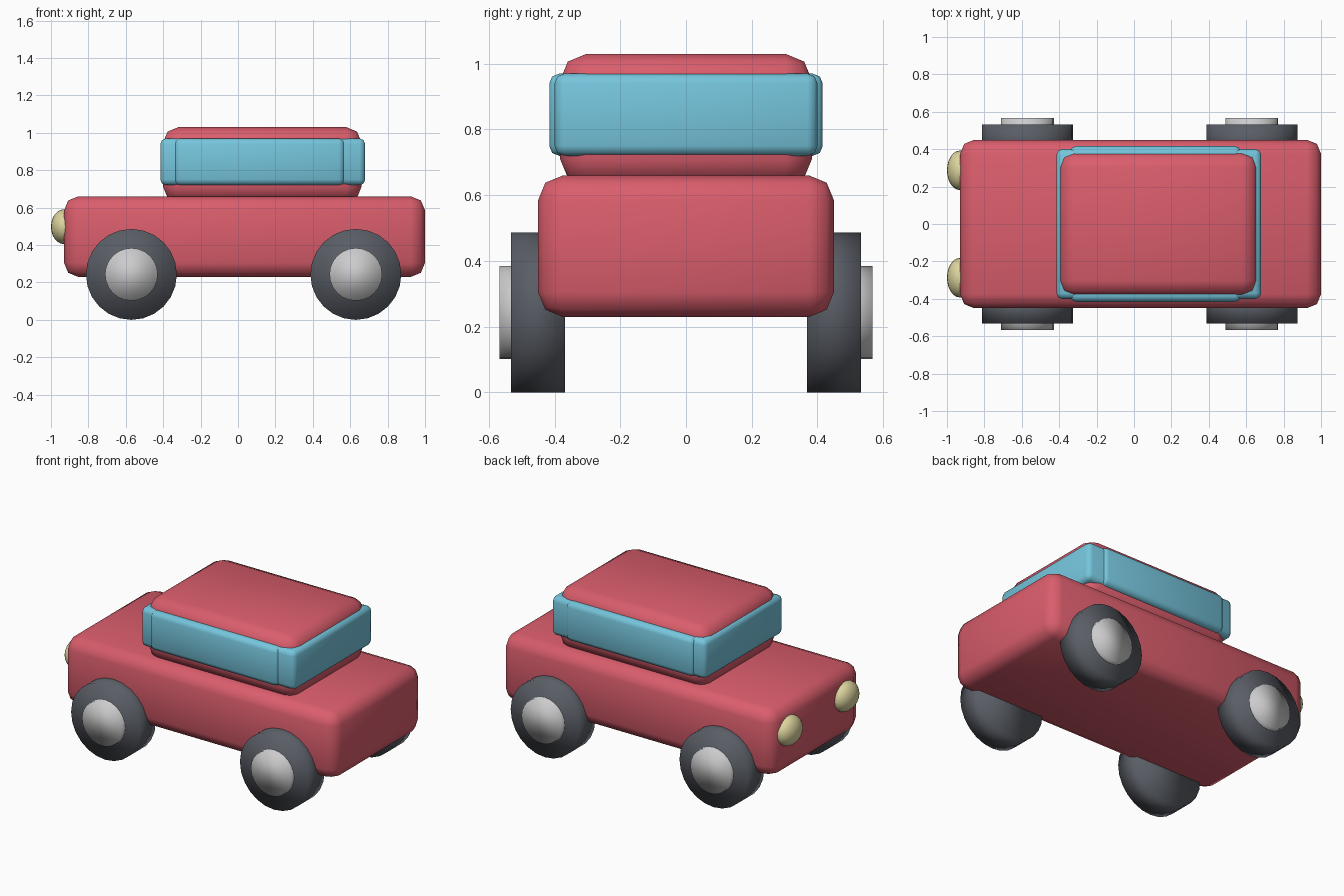
import bpy
import math

if "Cube" in bpy.data.objects:
    bpy.data.objects.remove(bpy.data.objects["Cube"])


def material(name, color):
    m = bpy.data.materials.new(name)
    m.diffuse_color = (*color, 1.0)
    m.use_nodes = True
    m.node_tree.nodes["Principled BSDF"].inputs["Base Color"].default_value = m.diffuse_color
    return m


RED = material("coral red paint", (0.70, 0.11, 0.15))
BLUE = material("sky blue glass", (0.18, 0.56, 0.72))
RUBBER = material("dark grey rubber", (0.10, 0.11, 0.13))
METAL = material("light grey metal", (0.60, 0.60, 0.61))
CREAM = material("cream lamp", (0.72, 0.66, 0.34))


def finish(name, mat):
    ob = bpy.context.object
    ob.name = name
    ob.data.materials.append(mat)
    bpy.ops.object.shade_smooth()
    return ob


def rounded_box(name, x, y, z, bevel, mat):
    """Box from (min, max) ranges with rounded edges."""
    ranges = (x, y, z)
    bpy.ops.mesh.primitive_cube_add(size=1, location=[(a + b) / 2 for a, b in ranges])
    bpy.context.object.scale = [b - a for a, b in ranges]
    bpy.ops.object.transform_apply(location=False, rotation=False, scale=True)
    ob = finish(name, mat)
    mod = ob.modifiers.new("rounding", 'BEVEL')
    mod.width = bevel
    mod.segments = 2


def disc(name, x, y0, y1, radius, mat):
    """Cylinder along y."""
    bpy.ops.mesh.primitive_cylinder_add(
        vertices=24, radius=radius, depth=abs(y1 - y0),
        location=(x, (y0 + y1) / 2, 0.243), rotation=(math.pi / 2, 0, 0))
    finish(name, mat)


# Body and cabin
rounded_box("body", (-0.93, 1.0), (-0.45, 0.45), (0.23, 0.66), 0.075, RED)
rounded_box("cabin", (-0.40, 0.66), (-0.383, 0.383), (0.63, 1.03), 0.08, RED)

# Window bands: one for the ends, one for the sides
rounded_box("end_windows", (-0.415, 0.68), (-0.40, 0.40), (0.72, 0.97), 0.03, BLUE)
rounded_box("side_windows", (-0.34, 0.57), (-0.416, 0.416), (0.72, 0.97), 0.03, BLUE)

for side, s in (("right", -1), ("left", 1)):
    # Wheels with hubs
    for end, x in (("front", -0.57), ("rear", 0.63)):
        disc(f"{end}_{side}_tyre", x, s * 0.368, s * 0.533, 0.243, RUBBER)
        disc(f"{end}_{side}_hub", x, s * 0.45, s * 0.568, 0.141, METAL)
    # Headlights
    bpy.ops.mesh.primitive_uv_sphere_add(
        segments=24, ring_count=12, radius=1, location=(-0.93, s * 0.287, 0.498))
    bpy.context.object.scale = (0.07, 0.106, 0.093)
    finish(f"{side}_headlight", CREAM)
